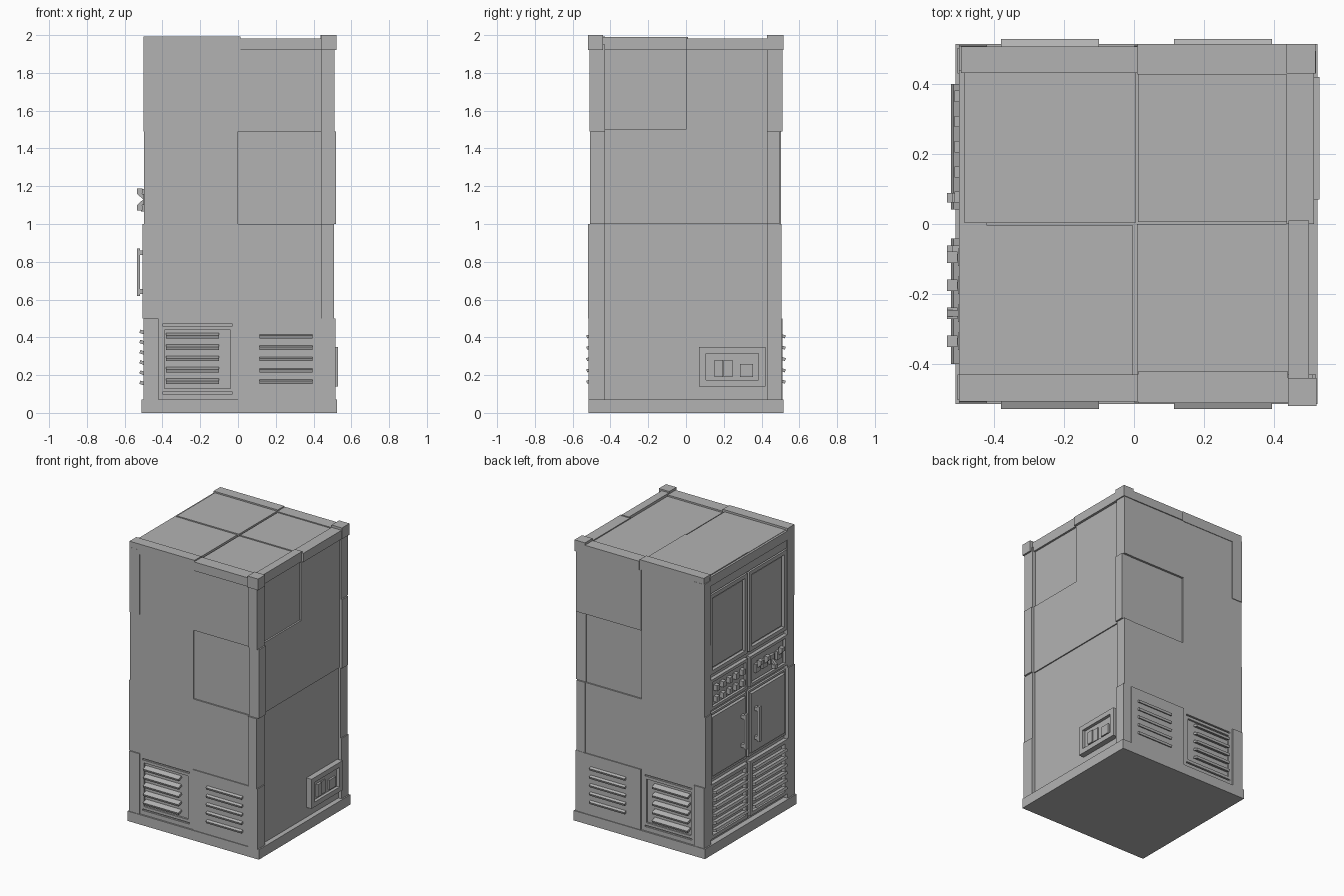
import bpy, math
from mathutils import Matrix, Vector

metal = bpy.data.materials.new("grey metal")
metal.diffuse_color = (0.45, 0.45, 0.45, 1)


def box(name, x0, x1, y0, y1, z0, z1, rot=None):
    v = [Vector((x, y, z)) for x in (x0, x1) for y in (y0, y1) for z in (z0, z1)]
    f = [(0, 1, 3, 2), (4, 6, 7, 5), (0, 4, 5, 1), (2, 3, 7, 6), (0, 2, 6, 4), (1, 5, 7, 3)]
    c = sum(v, Vector()) / 8
    m = bpy.data.meshes.new(name)
    r = Matrix.Rotation(rot[0], 3, rot[1]) if rot else Matrix.Identity(3)
    m.from_pydata([r @ (p - c) for p in v], [], f)
    m.materials.append(metal)
    o = bpy.data.objects.new(name, m)
    o.location = c
    bpy.context.collection.objects.link(o)
    return o


def frame_x(name, xa, xb, y0, y1, z0, z1, t):
    """Four-bar frame lying in the yz plane."""
    box(name + "_low", xa, xb, y0, y1, z0, z0 + t)
    box(name + "_high", xa, xb, y0, y1, z1 - t, z1)
    box(name + "_side_a", xa, xb, y0, y0 + t, z0 + t, z1 - t)
    box(name + "_side_b", xa, xb, y1 - t, y1, z0 + t, z1 - t)


def frame_y(name, ya, yb, x0, x1, z0, z1, t):
    """Four-bar frame lying in the xz plane."""
    box(name + "_low", x0, x1, ya, yb, z0, z0 + t)
    box(name + "_high", x0, x1, ya, yb, z1 - t, z1)
    box(name + "_side_a", x0, x0 + t, ya, yb, z0 + t, z1 - t)
    box(name + "_side_b", x1 - t, x1, ya, yb, z0 + t, z1 - t)


# Plinth and core
box("plinth", -0.51, 0.525, -0.515, 0.515, 0, 0.07)
box("core", -0.47, 0.48, -0.48, 0.48, 0.07, 1.96)

# Corner posts in four stacked modules, with small offsets
zs = [0.07, 0.5, 1.0, 1.49, 1.95]
right_x = [0.515, 0.508, 0.52, 0.51]
for i in range(4):
    z0, z1 = zs[i], zs[i + 1]
    yf = [-0.515, -0.518, -0.507, -0.512][i]
    box("right_front_post", 0.44, right_x[i], yf, -0.43, z0, z1)
    box("right_back_post", 0.44, right_x[i], 0.43, [0.508, 0.506, 0.495, 0.51][i], z0, z1)
    lx = [-0.5, -0.505, -0.498, -0.5][i]
    ly = [0.511, 0.503, 0.503, 0.508][i]
    for s in (-1, 1):
        box("left_post", lx, -0.42, min(s * 0.43, s * ly), max(s * 0.43, s * ly), z0, z1)

# Front and back wall panels, half width by half metre modules
depth = {0: (0.498, 0.51), 1: (0.503, 0.503), 2: (0.503, 0.493), 3: (0.503, 0.508)}
for s, side in ((-1, "front"), (1, "back")):
    for i in range(4):
        for k, (x0, x1) in enumerate(((-0.43, 0), (0, 0.45))):
            d = depth[i][k]
            if side == "front" and i == 3:
                d = 0.503
            if i == 0 and k == 0:
                # Recessed vent bay with a raised border
                box(side + "_vent_back", x0, x1, min(s * .47, s * .49), max(s * .47, s * .49), .07, .5)
                ya, yb = sorted((s * 0.485, s * 0.503))
                frame_y(side + "_vent_frame", ya, yb, -0.41, -0.02, 0.11, 0.46, 0.02)
                frame_y(side + "_vent_border", ya, yb, x0, x1, 0.07, 0.5, 0.03)
            else:
                box(side + "_panel", x0, x1, min(s * .46, s * d), max(s * .46, s * d), zs[i], zs[i + 1])
    # Tilted vent slats
    for x0, x1 in ((-0.38, -0.10), (0.115, 0.395)):
        for j in range(5):
            z = 0.168 + 0.06 * j
            ya, yb = sorted((s * 0.49, s * 0.527))
            box(side + "_vent_slat", x0, x1, ya, yb, z - 0.008, z + 0.008, (-s * 0.35, 'X'))

# Right side: recessed panels, upper half slightly proud
box("right_panel_lower", 0.46, 0.49, -0.44, 0.44, 0.07, 1.0)
box("right_panel_middle", 0.46, 0.498, -0.44, 0.44, 1.0, 1.5)
box("right_panel_upper_back", 0.46, 0.498, 0.0, 0.44, 1.5, 1.94)
box("right_panel_upper_front", 0.46, 0.486, -0.44, 0.0, 1.5, 1.94)

# Power box on the right side
frame_x("power_box_rim", 0.485, 0.53, 0.07, 0.42, 0.14, 0.35, 0.035)
box("power_box_back", 0.485, 0.508, 0.10, 0.39, 0.17, 0.32)
box("switch_left", 0.5, 0.524, 0.15, 0.195, 0.19, 0.28)
box("switch_right", 0.5, 0.517, 0.198, 0.245, 0.19, 0.28)
box("socket", 0.5, 0.522, 0.285, 0.355, 0.19, 0.26)

# Top rims and corner caps
box("right_top_rim_front", 0.442, 0.50, -0.518, 0.01, 1.92, 1.99)
box("right_top_rim_back", 0.436, 0.515, 0.0, 0.43, 1.92, 1.983)
box("right_back_cap", 0.436, 0.518, 0.43, 0.515, 1.92, 2.0)
box("right_front_cap", 0.44, 0.522, -0.52, -0.44, 1.92, 2.0)
box("front_rim_left", -0.5, 0.012, -0.507, -0.43, 1.92, 1.992)
box("front_rim_right", 0.012, 0.44, -0.512, -0.422, 1.92, 1.983)
box("back_rim_left", -0.495, 0.01, 0.432, 0.507, 1.92, 1.992)
box("back_rim_right", 0.01, 0.44, 0.427, 0.515, 1.92, 1.983)
box("left_rim", -0.5, -0.42, -0.44, 0.44, 1.91, 1.975)

# Roof plates with narrow grooves between
for x0, x1, y0, y1, z in ((-.485, -.003, -.43, -.004, 1.978), (.008, .445, -.43, 0, 1.972),
                          (-.485, .005, .003, .435, 1.982), (.012, .44, .006, .43, 1.976)):
    box("roof_plate", x0, x1, y0, y1, 1.94, z)

# Left side: the equipment face, two columns
box("header", -0.492, -0.45, -0.44, 0.44, 1.85, 1.925)
for s in (-1, 1):
    ya, yb = sorted((s * 0.012, s * 0.43))
    # Upper screen bay
    frame_x("screen_frame", -0.493, -0.46, ya, yb, 1.27, 1.84, 0.027)
    box("screen", -0.48, -0.46, ya + 0.04, yb - 0.04, 1.31, 1.80)
    # Control panel
    frame_x("control_frame", -0.497, -0.46, ya, yb, 1.02, 1.235, 0.02)
    box("control_plate", -0.485, -0.46, ya + 0.03, yb - 0.03, 1.045, 1.21)
    # Lower door with handle
    frame_x("door_frame", -0.485, -0.46, ya, yb, 0.52, 0.99, 0.015)
    box("door", -0.495, -0.46, ya + 0.02, yb - 0.02, 0.545, 0.965)
    h = 0.075 * s
    box("handle_grip", -0.535, -0.518, h - 0.013, h + 0.013, 0.62, 0.87)
    for z in (0.63, 0.835):
        box("handle_mount", -0.522, -0.49, h - 0.013, h + 0.013, z, z + 0.025)
    # Lower vent with slats
    frame_x("left_vent_frame", -0.497, -0.46, ya, yb, 0.10, 0.49, 0.025)
    for j in range(6):
        z = 0.155 + 0.054 * j
        box("left_vent_slat", -0.521, -0.475, ya + 0.03, yb - 0.03, z - 0.009, z + 0.009, (0.35, 'Y'))

# Push buttons, two rows
for j in range(5):
    for z in (1.085, 1.165):
        y = 0.365 - 0.072 * j
        box("button", -0.513, -0.48, y - 0.016, y + 0.016, z - 0.02, z + 0.02)

# Levers, one thrown down
for y, up in ((-0.095, 1), (-0.175, 1), (-0.255, -1), (-0.335, 1)):
    box("lever_base", -0.503, -0.48, y - 0.025, y + 0.025, 1.10, 1.16)
    z = 1.13 + 0.022 * up
    box("lever_stem", -0.535, -0.49, y - 0.009, y + 0.009, z - 0.009, z + 0.009, (up * 0.75, 'Y'))
    z = 1.13 + 0.045 * up
    box("lever_knob", -0.535, -0.505, y - 0.016, y + 0.016, z - 0.014, z + 0.014)
